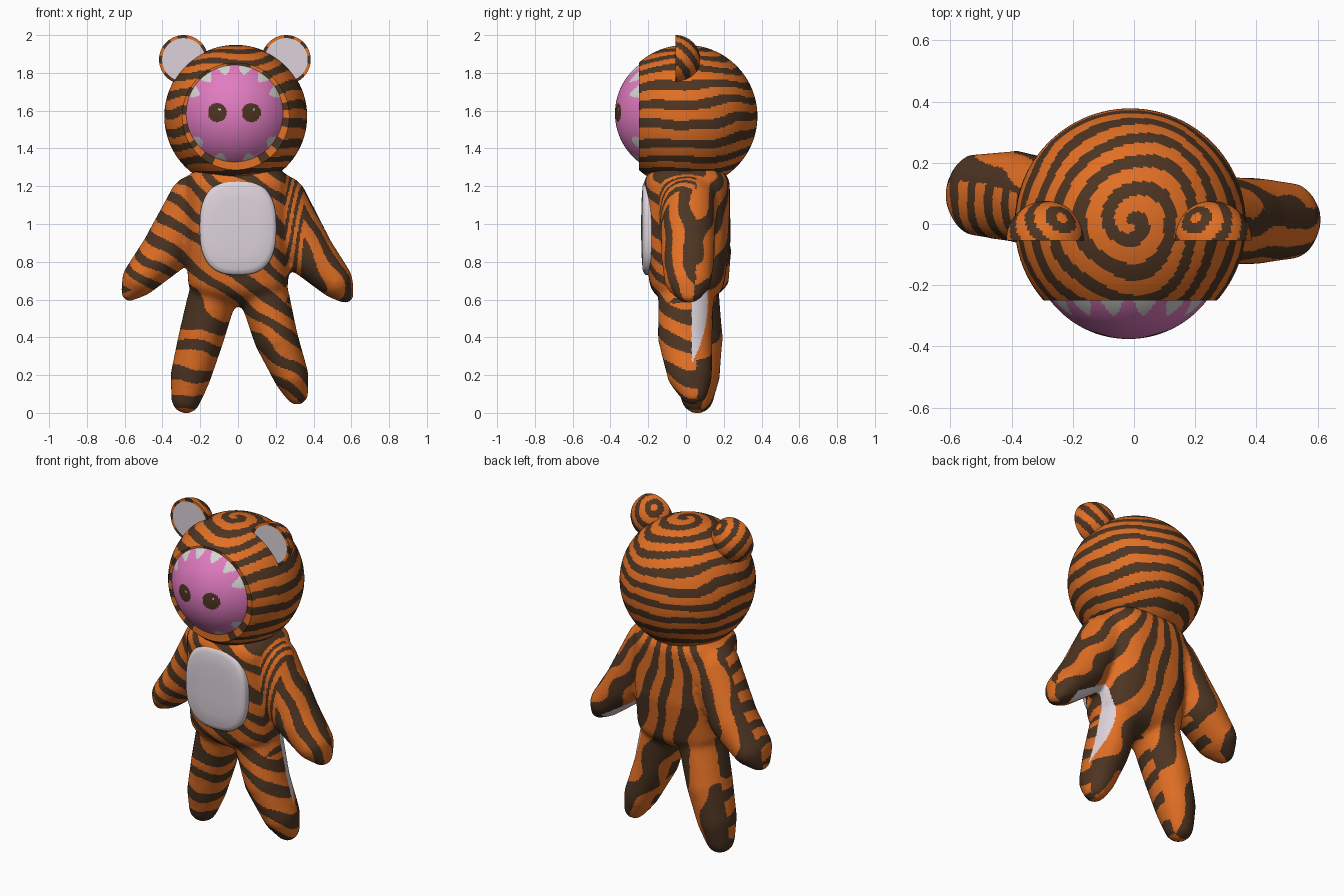
import bpy, bmesh, math
from mathutils import Vector, noise

if "Cube" in bpy.data.objects:
    bpy.data.objects.remove(bpy.data.objects["Cube"])


def material(name, rgb):
    m = bpy.data.materials.new(name)
    m.diffuse_color = (*rgb, 1)
    m.use_nodes = True
    m.node_tree.nodes["Principled BSDF"].inputs["Base Color"].default_value = m.diffuse_color
    return m


ORANGE, BROWN, WHITE, PINK, TOOTH = range(5)
MATS = [material("orange_fur", (0.76, 0.16, 0.018)),
        material("dark_brown", (0.075, 0.035, 0.016)),
        material("pale_plush", (0.72, 0.65, 0.70)),
        material("pink_skin", (0.75, 0.20, 0.53)),
        material("tooth_white", (0.66, 0.66, 0.64))]


def finish(name, mesh, rule):
    """Make an object, colour its faces by a rule(centre, normal), shade smooth."""
    ob = bpy.data.objects.new(name, mesh)
    bpy.context.collection.objects.link(ob)
    mesh.materials.clear()
    for m in MATS:
        mesh.materials.append(m)
    for p in mesh.polygons:
        p.material_index = rule(p.center.copy(), p.normal.copy())
    bpy.ops.object.select_all(action='DESELECT')
    ob.select_set(True)
    bpy.context.view_layer.objects.active = ob
    bpy.ops.object.shade_smooth_by_angle(angle=math.radians(40))
    return ob


def ball(u, v, poles_y=False):
    """Vertices and faces of a unit ball with u sides and v rings."""
    pts, faces = [Vector((0, 0, 1))], []
    for r in range(1, v):
        t = math.pi * r / v
        pts += [Vector((math.sin(t) * math.cos(2 * math.pi * i / u),
                        math.sin(t) * math.sin(2 * math.pi * i / u), math.cos(t))) for i in range(u)]
    pts.append(Vector((0, 0, -1)))
    last = len(pts) - 1
    for i in range(u):
        j = (i + 1) % u
        faces.append((0, 1 + i, 1 + j))
        faces += [(1 + r * u + i, 1 + (r + 1) * u + i, 1 + (r + 1) * u + j, 1 + r * u + j)
                  for r in range(v - 2)]
        faces.append((last, last - u + j, last - u + i))
    if poles_y:
        pts = [Vector((p.x, -p.z, p.y)) for p in pts]
    return pts, faces


def ball_bm(u, v, radius, centre, poles_y=False):
    pts, faces = ball(u, v, poles_y)
    me = bpy.data.meshes.new("ball_source")
    me.from_pydata([centre + p * radius for p in pts], [], faces)
    bm = bmesh.new()
    bm.from_mesh(me)
    bpy.data.meshes.remove(me)
    return bm


def to_mesh(bm, name):
    bmesh.ops.recalc_face_normals(bm, faces=bm.faces[:])
    me = bpy.data.meshes.new(name)
    bm.to_mesh(me)
    bm.free()
    return me


def cut(bm, y, front=True):
    """Remove everything in front of (or behind) the plane at y."""
    bmesh.ops.bisect_plane(bm, geom=bm.verts[:] + bm.edges[:] + bm.faces[:],
                           plane_co=(0, y, 0), plane_no=(0, -1 if front else 1, 0),
                           clear_outer=True)


def wobble(c, scale, amount):
    return amount * noise.noise(c * scale)


# ---------- body: chains of ellipsoids, remeshed into one soft skin ----------
BALL_PTS, BALL_FACES = ball(24, 14)
body_pts, body_faces = [], []


def chain(keys, power=2.0, steps=6):
    """keys: (x, y, z, rx, ry, rz); power > 2 makes the section boxier."""
    for a, b in zip(keys, keys[1:]):
        for i in range(steps + 1):
            x, y, z, rx, ry, rz = [p + (q - p) * i / steps for p, q in zip(a, b)]
            base = len(body_pts)
            for v in BALL_PTS:
                n = (abs(v.x) ** power + abs(v.y) ** power) ** (1 / power)
                k = math.hypot(v.x, v.y) / n if n > 1e-6 else 1
                body_pts.append((x + v.x * k * rx, y + v.y * k * ry, z + v.z * rz))
            body_faces.extend([tuple(base + q for q in f) for f in BALL_FACES])


# torso
chain([(0, .004, 1.20, .28, .23, .15), (0, .004, .92, .268, .235, .14),
       (0, .005, .70, .268, .20, .135)], power=3)
# arms
chain([(.23, .01, 1.12, .14, .15, .14), (.385, .01, .84, .13, .145, .13),
       (.515, .01, .70, .094, .128, .094), (.57, .015, .622, .044, .068, .044)])
chain([(-.23, .05, 1.12, .14, .15, .14), (-.385, .09, .855, .13, .152, .13),
       (-.52, .095, .71, .094, .137, .094), (-.574, .095, .637, .047, .072, .047)])
# legs
chain([(-.14, .03, .60, .13, .15, .12), (-.195, .05, .40, .122, .147, .12),
       (-.25, .06, .20, .109, .122, .107), (-.275, .06, .075, .08, .087, .08)])
chain([(.145, .0, .60, .132, .15, .12), (.20, -.005, .40, .118, .147, .12),
       (.28, .02, .20, .094, .122, .1), (.312, .04, .105, .062, .077, .065)])
src_mesh = bpy.data.meshes.new("body_source")
src_mesh.from_pydata(body_pts, [], body_faces)
src = bpy.data.objects.new("body_source", src_mesh)
bpy.context.collection.objects.link(src)
rm = src.modifiers.new("skin", 'REMESH')
rm.mode, rm.voxel_size = 'VOXEL', 0.016
sm = src.modifiers.new("soften", 'SMOOTH')
sm.factor, sm.iterations = 0.5, 12
ss = src.modifiers.new("fine", 'SUBSURF')
ss.levels = ss.render_levels = 1
body_mesh = bpy.data.meshes.new_from_object(
    src.evaluated_get(bpy.context.evaluated_depsgraph_get()))
bpy.data.objects.remove(src)
GAP = Vector((.42, .08, .58))      # space under the right arm, lined in pale plush


def body_rule(c, n):
    d = GAP - c
    if (.03 < c.y < .03 + .085 * (1 - ((c.z - .58) / .32) ** 2) and 0 < c.x < .5
            and d.length < .33 and d.dot(n) > 0):
        return WHITE
    if n.y > 0.25:                 # back: stripes fan out from the neck
        ph = 28 * math.atan2(c.x, 1.55 - c.z) + 9 * c.z
    else:                          # front and sides: slanting bands
        slope = .75 if c.x > 0 or c.z > .65 else .75 - min(1, (.65 - c.z) * 5) * .6
        ph = 45 * (c.z + slope * c.x)
        if c.z > .58 and c.x > .25:    # right arm: stripes run along it
            t = min(1, (c.x - .25) * 10)
            ph += t * (50 * (.85 * c.x + .53 * c.z) + 32 * c.y - ph)
    return BROWN if math.sin(ph + wobble(c, 5, 2.4)) > 0.08 else ORANGE


finish("body", body_mesh, body_rule)

# ---------- belly pad: domed superellipse ----------
bm = bmesh.new()
rings = []
for s, y in [(1, -.14), (1, -.212), (.97, -.222), (.88, -.23), (.6, -.235), (.25, -.237)]:
    ring = []
    for i in range(64):
        ca, sa = math.cos(math.pi * i / 32), math.sin(math.pi * i / 32)
        ring.append(bm.verts.new((math.copysign(abs(ca) ** .76, ca) * .203 * s, y,
                                  .98 + math.copysign(abs(sa) ** .76, sa) * .25 * s)))
    rings.append(ring)
for a, b in zip(rings, rings[1:]):
    for i in range(64):
        j = (i + 1) % 64
        bm.faces.new((a[i], a[j], b[j], b[i]))
bm.faces.new(rings[-1])
bm.faces.new(rings[0])
finish("belly_pad", to_mesh(bm, "belly_pad"), lambda c, n: WHITE)

# ---------- hood: striped ball cut open at the front with a rim ----------
HEAD = Vector((-.012, 0, 1.57))
FACE = Vector((-.018, -.0525, 1.585))
bm = ball_bm(140, 140, .378, HEAD)
cut(bm, -.25)
edge = [e for e in bm.edges if e.is_boundary]
new = bmesh.ops.extrude_edge_only(bm, edges=edge)["geom"]
for v in [g for g in new if isinstance(g, bmesh.types.BMVert)]:
    d = Vector((v.co.x - FACE.x, 0, v.co.z - FACE.z))
    v.co = Vector((FACE.x, -.25, FACE.z)) + d.normalized() * .254


def hood_rule(c, n):
    d = c - HEAD
    theta = math.acos(max(-1, min(1, d.z / d.length)))
    ph = 24 * theta + math.atan2(d.y, d.x) + wobble(c, 4, 3.2)
    return BROWN if math.sin(ph) > 0.05 else ORANGE


finish("hood", to_mesh(bm, "hood"), hood_rule)

# ---------- face: pink ball with eyes and teeth as coloured faces ----------
bm = ball_bm(192, 120, .3235, FACE, poles_y=True)
cut(bm, -.22, front=False)


def face_rule(c, n):
    for ex in (-.11, .07):
        if math.hypot(c.x - ex - .012, c.z - 1.607) < .006:
            return TOOTH
        if math.hypot(c.x - ex, c.z - 1.59) < .05:
            return BROWN
    dx, dz = c.x - FACE.x, c.z - FACE.z
    rho, up = math.hypot(dx, dz), dz > 0
    ang = math.degrees(math.atan2(dx, abs(dz)))       # angle from straight up or down
    if abs(ang) < (75 if up else 70):
        pitch, length, wide = (25, .046, .66) if up else (35, .036, .5)
        t = abs((ang / pitch) % 1 - .5) * 2
        if t < wide and rho > .257 - length * (1 - (t / wide) ** 2):
            return TOOTH
    return PINK


finish("face", to_mesh(bm, "face"), face_rule)

# ---------- ears: half balls with a pale disc in front ----------
for name, ex, s in (("left_ear", -.288, 1), ("right_ear", .255, -1)):
    C = Vector((ex, -.055, 1.87))
    bm = ball_bm(72, 48, .13, C, poles_y=True)
    cut(bm, C.y + .0005)
    front = bmesh.ops.holes_fill(bm, edges=[e for e in bm.edges if e.is_boundary])["faces"]
    bmesh.ops.inset_region(bm, faces=front, thickness=.016)
    pole = Vector((.42 * s, .58, .70)).normalized()

    def ear_rule(c, n, C=C, pole=pole):
        d = c - C
        if n.y < -.9 and d.length < .1:
            return WHITE
        return BROWN if math.cos(11 * d.angle(pole) + wobble(c, 9, .8)) < -0.05 else ORANGE

    finish(name, to_mesh(bm, name), ear_rule)
